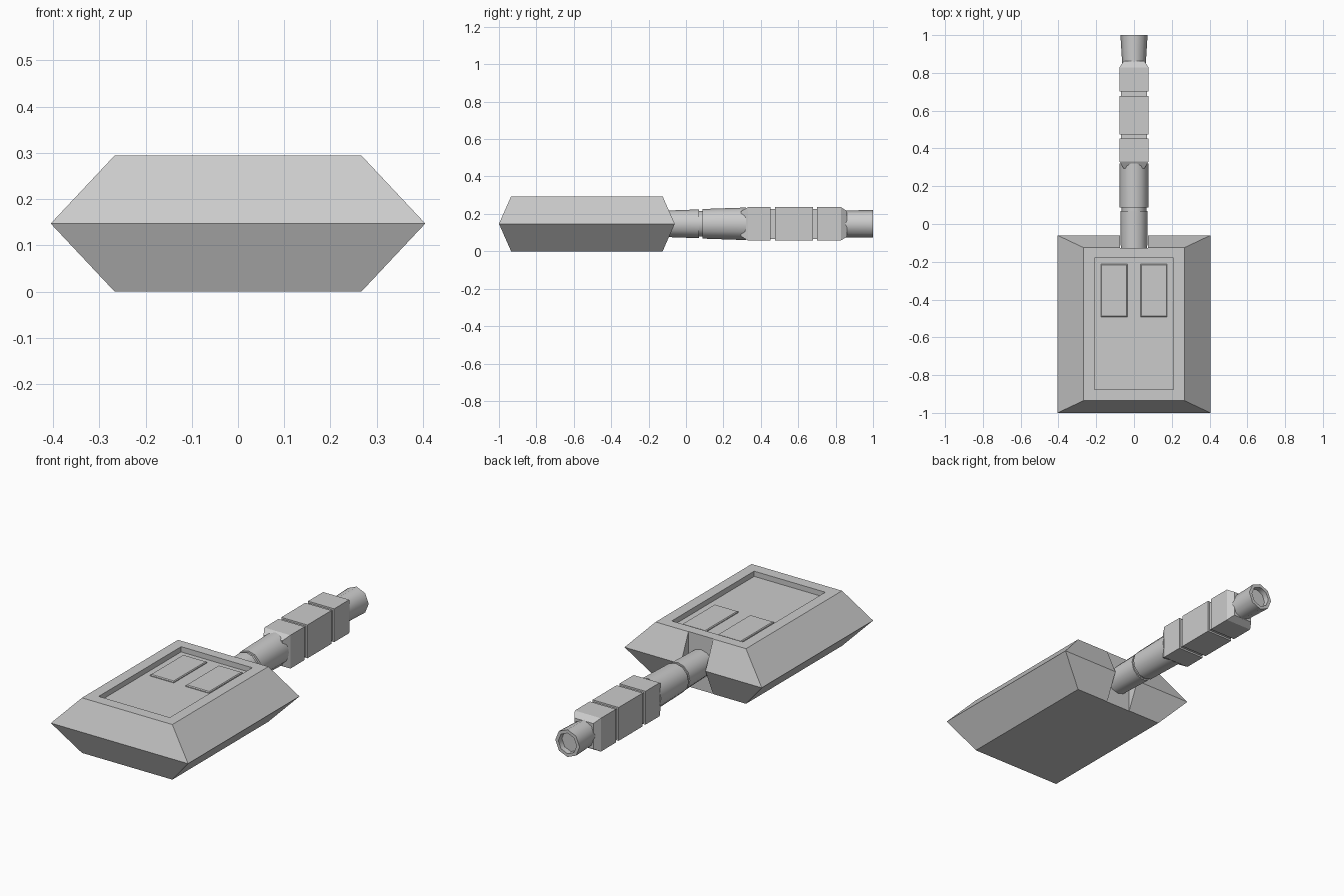
import bpy, bmesh, math

if "Cube" in bpy.data.objects:
    bpy.data.objects.remove(bpy.data.objects["Cube"])

ZC = 0.147  # height of the barrel axis and of the hull's widest edge


def finish(name, bm, smooth=False):
    bmesh.ops.recalc_face_normals(bm, faces=bm.faces)
    me = bpy.data.meshes.new(name)
    bm.to_mesh(me)
    bm.free()
    ob = bpy.data.objects.new(name, me)
    bpy.context.collection.objects.link(ob)
    bpy.context.view_layer.objects.active = ob
    if smooth:
        bpy.ops.object.select_all(action='DESELECT')
        ob.select_set(True)
        bpy.ops.object.shade_smooth_by_angle(angle=math.radians(50))
    return ob


def skin(name, rings, smooth=False):
    """Bridge closed rings of points and cap both ends."""
    bm = bmesh.new()
    vs = [[bm.verts.new(p) for p in r] for r in rings]
    n = len(vs[0])
    for a, b in zip(vs, vs[1:]):
        for i in range(n):
            j = (i + 1) % n
            bm.faces.new((a[i], a[j], b[j], b[i]))
    bm.faces.new(vs[0])
    bm.faces.new(vs[-1])
    return finish(name, bm, smooth)


def rect_xy(x, y0, y1, z, cx=0):
    return [(cx - x, y0, z), (cx + x, y0, z), (cx + x, y1, z), (cx - x, y1, z)]


def rect_xz(y, x, z):
    return [(sx * x, y, ZC + sz * z) for sx, sz in ((-1, -1), (1, -1), (1, 1), (-1, 1))]


def round_xz(y, x, z, n=8):
    return [(x * math.cos(math.tau * i / n), y, ZC + z * math.sin(math.tau * i / n))
            for i in range(n)]


def cut(target, cutter):
    m = target.modifiers.new("cut", 'BOOLEAN')
    m.operation = 'DIFFERENCE'
    m.solver = 'EXACT'
    m.object = cutter
    bpy.context.view_layer.objects.active = target
    bpy.ops.object.modifier_apply(modifier=m.name)
    bpy.data.objects.remove(cutter)


# turret body: two mirrored frustums
body = skin("turret_body", [rect_xy(0.267, -0.935, -0.125, 0),
                            rect_xy(0.405, -1.0, -0.06, ZC),
                            rect_xy(0.267, -0.935, -0.125, 0.294)])

# barrel slot in the back and sunken roof panel
cut(body, skin("slot_cutter", [rect_xy(0.073, -0.127, 0.1, -0.1),
                               rect_xy(0.073, -0.127, 0.1, 0.4)]))
cut(body, skin("panel_cutter", [rect_xy(0.21, -0.875, -0.18, 0.266),
                                rect_xy(0.21, -0.875, -0.18, 0.4)]))

# two hatches on the roof panel
for side, label in ((-1, "left"), (1, "right")):
    cx = side * 0.105
    skin(label + "_hatch", [rect_xy(0.07, -0.492, -0.213, 0.262, cx),
                            rect_xy(0.07, -0.492, -0.213, 0.270, cx),
                            rect_xy(0.066, -0.487, -0.217, 0.274, cx)])

# barrel with one groove
skin("barrel", [round_xz(y, x, z, 12) for y, x, z in (
    (-0.127, 0.07, 0.07), (0.07, 0.072, 0.077), (0.07, 0.065, 0.069),
    (0.087, 0.065, 0.069), (0.087, 0.077, 0.079), (0.32, 0.077, 0.087))], True)

# squared sleeve with chamfered ends and two grooves
sleeve = [(0.295, 0.056, 0.068), (0.332, 0.077, 0.089)]
for y in (0.452, 0.678):
    sleeve += [(y, 0.077, 0.089), (y, 0.068, 0.080),
               (y + 0.023, 0.068, 0.080), (y + 0.023, 0.077, 0.089)]
sleeve += [(0.828, 0.077, 0.089), (0.862, 0.056, 0.068)]
skin("barrel_sleeve", [rect_xz(*s) for s in sleeve])

# flared hollow muzzle
skin("muzzle", [round_xz(y, x, z) for y, x, z in (
    (0.84, 0.062, 0.072), (1.0, 0.072, 0.073),
    (1.0, 0.054, 0.055), (0.97, 0.054, 0.055))], True)
